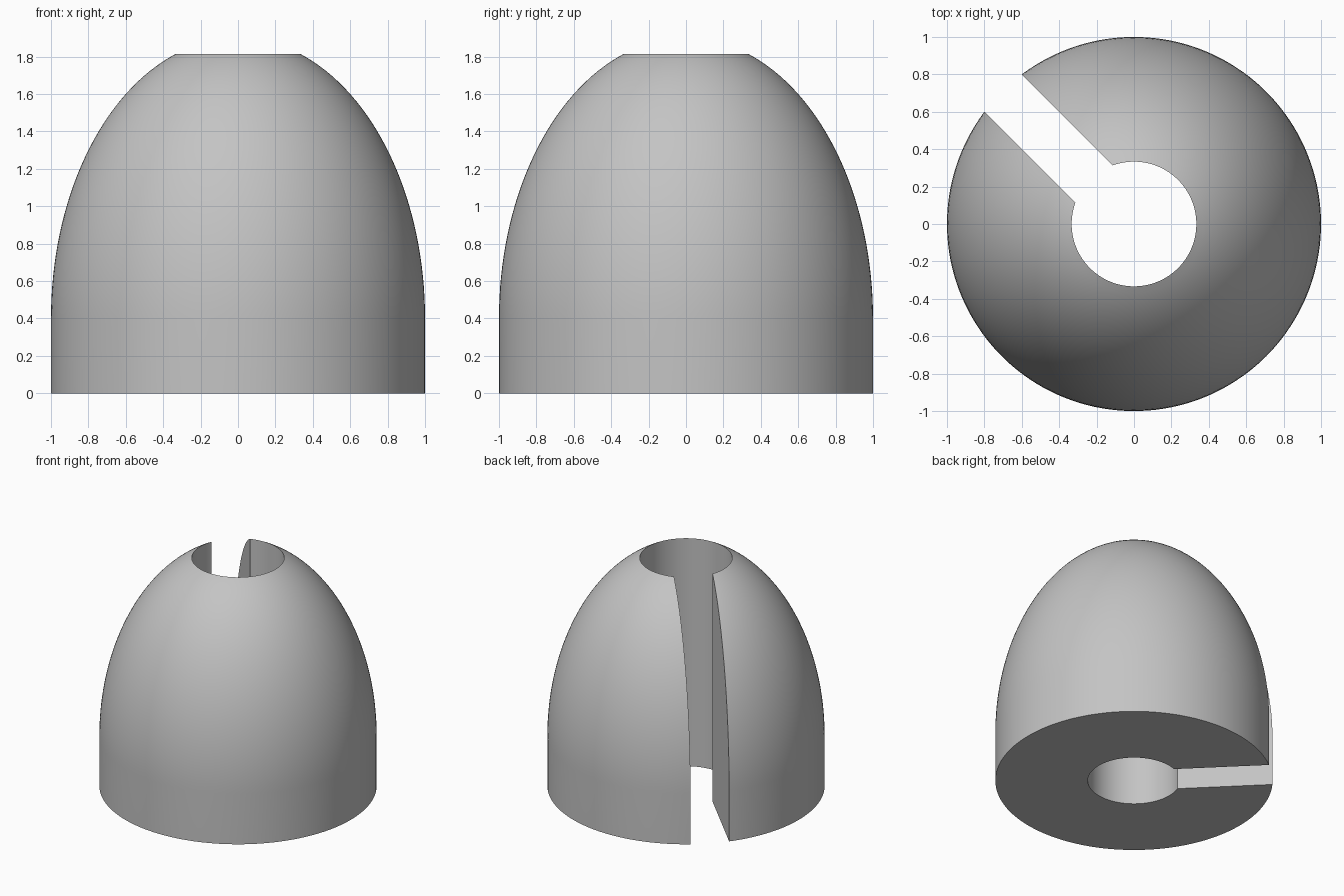
import bpy
import bmesh
import math

cube = bpy.data.objects.get("Cube")
if cube:
    bpy.data.objects.remove(cube, do_unlink=True)

BORE = 1 / 3            # radius of the central hole
SKIRT = 0.4             # height of the straight lower wall
DOME = 1.5              # full height of the elliptical dome above the skirt
SLOT_HALF = 0.1414      # half width of the slot
SLOT_DIR = math.radians(135)
SEGMENTS = 144
DOME_STEPS = 32

# Cross-section of the wall as (radius, height)
top_angle = math.acos(BORE)
profile = [(BORE, 0), (1, 0)]
for i in range(DOME_STEPS + 1):
    t = top_angle * i / DOME_STEPS
    profile.append((math.cos(t), SKIRT + DOME * math.sin(t)))

# Sweep around the axis, stopping at the parallel walls of the slot
bm = bmesh.new()
rings = []
for r, z in profile:
    gap = math.asin(SLOT_HALF / r)
    ring = []
    for s in range(SEGMENTS + 1):
        a = SLOT_DIR + gap + (2 * math.pi - 2 * gap) * s / SEGMENTS
        ring.append(bm.verts.new((r * math.cos(a), r * math.sin(a), z)))
    rings.append(ring)
for a, b in zip(rings, rings[1:] + rings[:1]):
    for s in range(SEGMENTS):
        bm.faces.new((a[s], a[s + 1], b[s + 1], b[s]))

# Flat slot walls
bm.faces.new([ring[0] for ring in rings])
bm.faces.new([ring[-1] for ring in rings])
bmesh.ops.recalc_face_normals(bm, faces=bm.faces)

mesh = bpy.data.meshes.new("slotted_dome")
bm.to_mesh(mesh)
bm.free()
dome = bpy.data.objects.new("slotted_dome", mesh)
bpy.context.collection.objects.link(dome)

# Plain grey material
grey = bpy.data.materials.new("grey")
grey.use_nodes = True
colour = (0.55, 0.55, 0.55, 1)
grey.diffuse_color = colour
grey.node_tree.nodes["Principled BSDF"].inputs["Base Color"].default_value = colour
mesh.materials.append(grey)

# Smooth dome and bore, crisp rims and slot edges
bpy.ops.object.select_all(action='DESELECT')
dome.select_set(True)
bpy.context.view_layer.objects.active = dome
bpy.ops.object.shade_smooth_by_angle(angle=math.radians(30))
